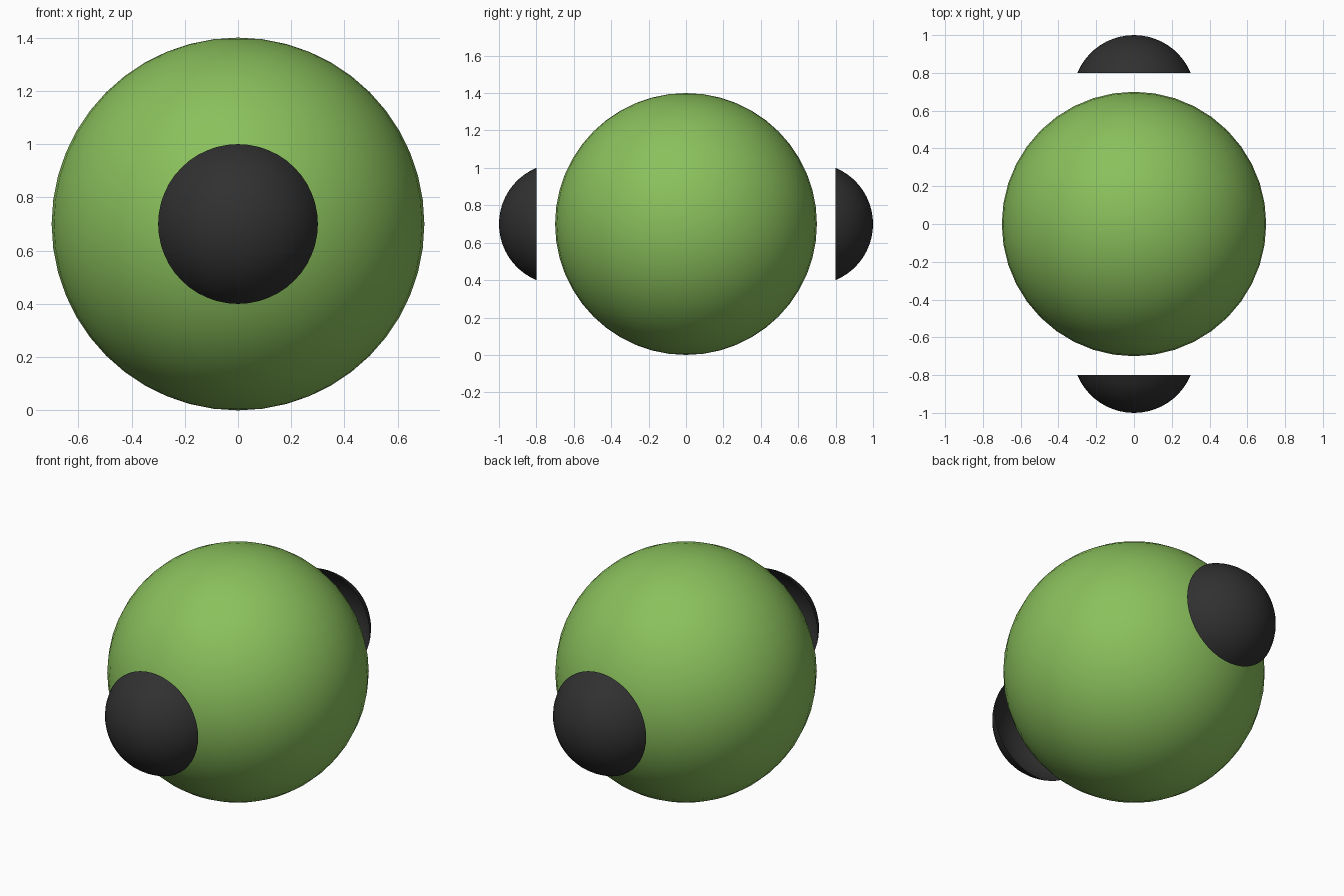
import bpy, bmesh, math
from mathutils import Matrix

if "Cube" in bpy.data.objects:
    bpy.data.objects.remove(bpy.data.objects["Cube"])


def material(name, rgb):
    m = bpy.data.materials.new(name)
    m.diffuse_color = (*rgb, 1)
    m.use_nodes = True
    m.node_tree.nodes["Principled BSDF"].inputs["Base Color"].default_value = m.diffuse_color
    return m


green = material("leaf green", (0.255, 0.527, 0.107))
black = material("charcoal", (0.03, 0.03, 0.03))


def finish(name, bm, mat):
    me = bpy.data.meshes.new(name)
    for f in bm.faces:
        f.smooth = True
    bm.to_mesh(me)
    bm.free()
    me.materials.append(mat)
    ob = bpy.data.objects.new(name, me)
    bpy.context.collection.objects.link(ob)


# Round body
bm = bmesh.new()
bmesh.ops.create_uvsphere(bm, u_segments=40, v_segments=24, radius=0.7,
                          matrix=Matrix.Translation((0, 0, 0.7)))
finish("body", bm, green)


# Floating open dome: spherical cap, rim at |y| = 0.8, tip at |y| = 1
def dome(name, side):
    bm = bmesh.new()
    R, cy = 0.325, 0.675
    rim = math.acos(0.125 / R)
    n = 10
    pts = [bm.verts.new((R * math.sin(rim * i / n), cy + R * math.cos(rim * i / n), 0))
           for i in range(n + 1)]
    edges = [bm.edges.new(p) for p in zip(pts, pts[1:])]
    bmesh.ops.spin(bm, geom=pts + edges, cent=(0, 0, 0), axis=(0, 1, 0),
                   angle=math.tau, steps=48)
    bmesh.ops.remove_doubles(bm, verts=bm.verts, dist=1e-4)
    for v in bm.verts:
        v.co.y *= side
        v.co.z += 0.7
    bmesh.ops.recalc_face_normals(bm, faces=bm.faces)
    # normals point away from the dome's centre
    if sum(f.normal.y * side for f in bm.faces) < 0:
        bmesh.ops.reverse_faces(bm, faces=bm.faces)
    finish(name, bm, black)


dome("front_dome", -1)
dome("back_dome", 1)
